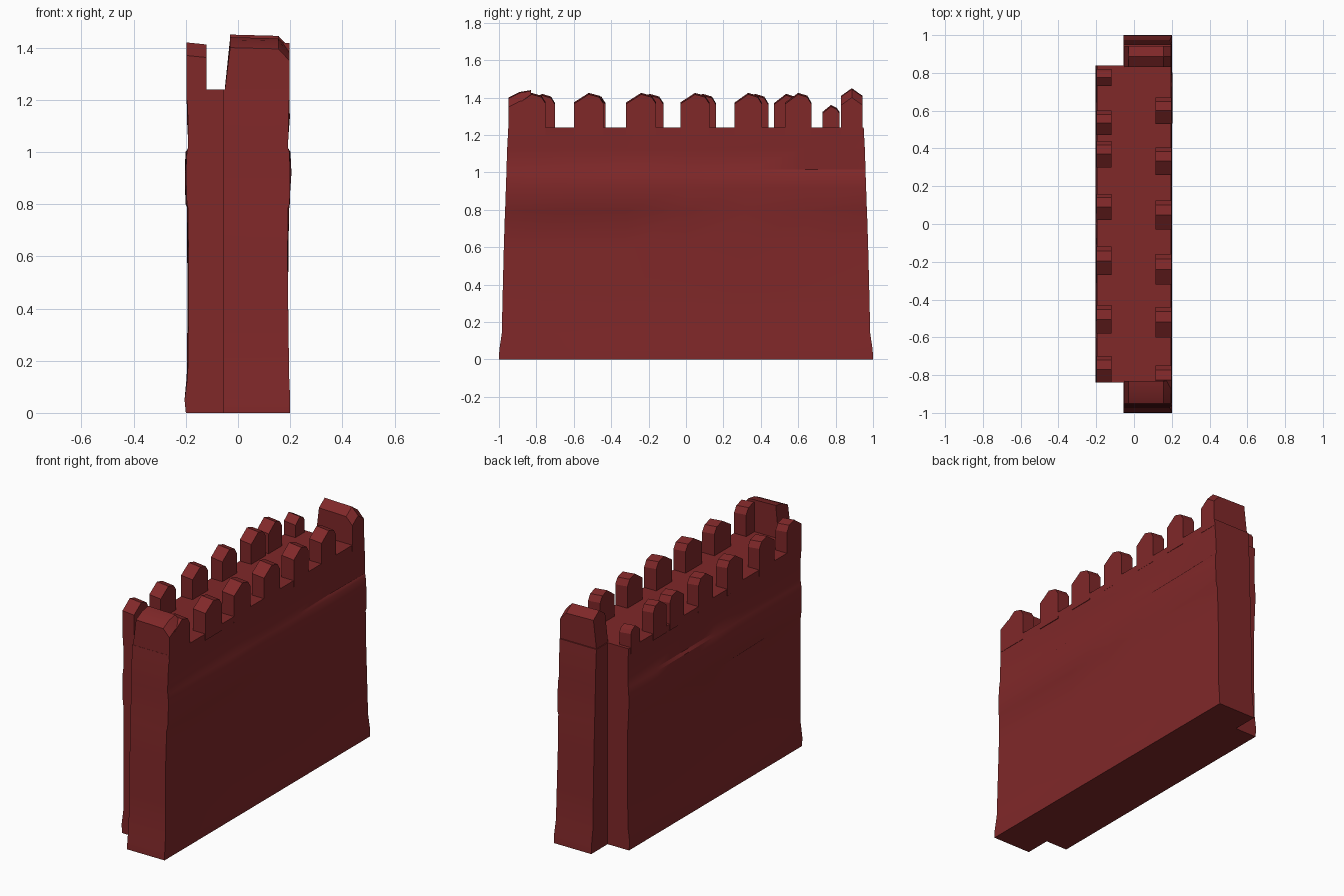
import bpy, bmesh, random

if "Cube" in bpy.data.objects:
    bpy.data.objects.remove(bpy.data.objects["Cube"])
random.seed(4)

brick = bpy.data.materials.new("dark brick red")
brick.diffuse_color = (0.215, 0.021, 0.022, 1)
brick.use_nodes = True
brick.node_tree.nodes["Principled BSDF"].inputs["Base Color"].default_value = brick.diffuse_color


def finish(bm, name, angle=0.6):
    bmesh.ops.recalc_face_normals(bm, faces=bm.faces)
    me = bpy.data.meshes.new(name)
    bm.to_mesh(me)
    bm.free()
    ob = bpy.data.objects.new(name, me)
    bpy.context.collection.objects.link(ob)
    me.materials.append(brick)
    bpy.ops.object.select_all(action='DESELECT')
    ob.select_set(True)
    bpy.context.view_layer.objects.active = ob
    bpy.ops.object.shade_smooth_by_angle(angle=angle)
    return ob


# wall body: stepped plan lofted through height levels, slightly uneven stone faces
# (z, right x, left x, half length of the ends)
LEVELS = [(0, .2, .2, 1.0), (.05, .2, .205, .998), (.14, .196, .193, .985),
          (.36, .193, .19, .98), (.6, .19, .19, .974), (.785, .192, .192, .968),
          (.8, .198, .196, .967), (.92, .2, .2, .963), (1.0, .197, .196, .96),
          (1.015, .192, .192, .96), (1.13, .194, .192, .956), (1.24, .197, .197, .95)]


def plan(xr, xl, h):
    n = 6
    right = [(xr, -h + 2 * h * i / n) for i in range(n + 1)]
    left = [(-xl, .84 - 1.68 * i / n) for i in range(n + 1)]
    return right + [(-.055, h), (-.055, .84)] + left + [(-.055, -.84), (-.055, -h)]


bm = bmesh.new()
rings = []
for z, xr, xl, h in LEVELS:
    ring = []
    for x, y in plan(xr, xl, h):
        inner = abs(x) > .15 and abs(y) < .8 and .1 < z < 1.2
        ring.append(bm.verts.new((x + (random.uniform(-.006, .005) if inner else 0), y, z)))
    rings.append(ring)
for a, b in zip(rings, rings[1:]):
    for i in range(len(a)):
        j = (i + 1) % len(a)
        bm.faces.new((a[i], a[j], b[j], b[i]))
bm.faces.new(rings[0])
bm.faces.new(rings[-1])
finish(bm, "wall_body")


# merlon: worn, pointed block; profile across y, extruded along x
def merlon(name, x0, x1, y0, y1, top=1.425, base=1.2):
    w = y1 - y0
    s = .05 * (top - base) / .22
    prof = [(y0, base), (y1, base), (y1, top - s), (y1 - .15 * w, top - .015),
            (y0 + .5 * w, top), (y0, top - s)]
    bm = bmesh.new()
    a = [bm.verts.new((x0, y, z)) for y, z in prof]
    b = [bm.verts.new((x1, y, z - (.008 if z > base else 0))) for y, z in prof]
    bm.faces.new(a)
    bm.faces.new(b)
    for i in range(6):
        j = (i + 1) % 6
        bm.faces.new((a[i], a[j], b[j], b[i]))
    finish(bm, name, .4)


# right-hand and left-hand rows
for y0, y1 in [(-.9, -.75), (-.6, -.44), (-.32, -.16), (-.03, .125), (.26, .405), (.53, .67)]:
    merlon("right_merlon", .115, .198, y0, y1)
for y0, y1, top in [(-.84, -.70, 1.42), (-.58, -.43, 1.42), (-.27, -.12, 1.42), (.02, .16, 1.42),
                    (.3, .44, 1.42), (.47, .6, 1.42), (.73, .82, 1.36)]:
    merlon("left_merlon", -.198, -.12, y0, y1, top)


# wide end merlons: profile across x with sloped inner flank, ridge along x
def end_merlon(name, y_in, y_out, z_in, z_mid, z_out):
    bm = bmesh.new()
    y_mid = (y_in + y_out) / 2
    secs = []
    for xb, xt, drop in [(-.055, -.03, 0), (.155, .155, .005), (.197, .197, .05)]:
        secs.append([bm.verts.new(p) for p in
                     [(xb, y_in, 1.2), (xt, y_in, z_in - drop), (xt, y_mid, z_mid - drop),
                      (xt, y_out, z_out - drop), (xb, y_out, 1.2)]])
    for a, b in zip(secs, secs[1:]):
        for i in range(5):
            j = (i + 1) % 5
            bm.faces.new((a[i], a[j], b[j], b[i]))
    bm.faces.new(secs[0])
    bm.faces.new(secs[-1])
    finish(bm, name, .4)


end_merlon("back_end_merlon", .83, .943, 1.41, 1.45, 1.41)
end_merlon("front_end_merlon", -.83, -.949, 1.44, 1.43, 1.40)
